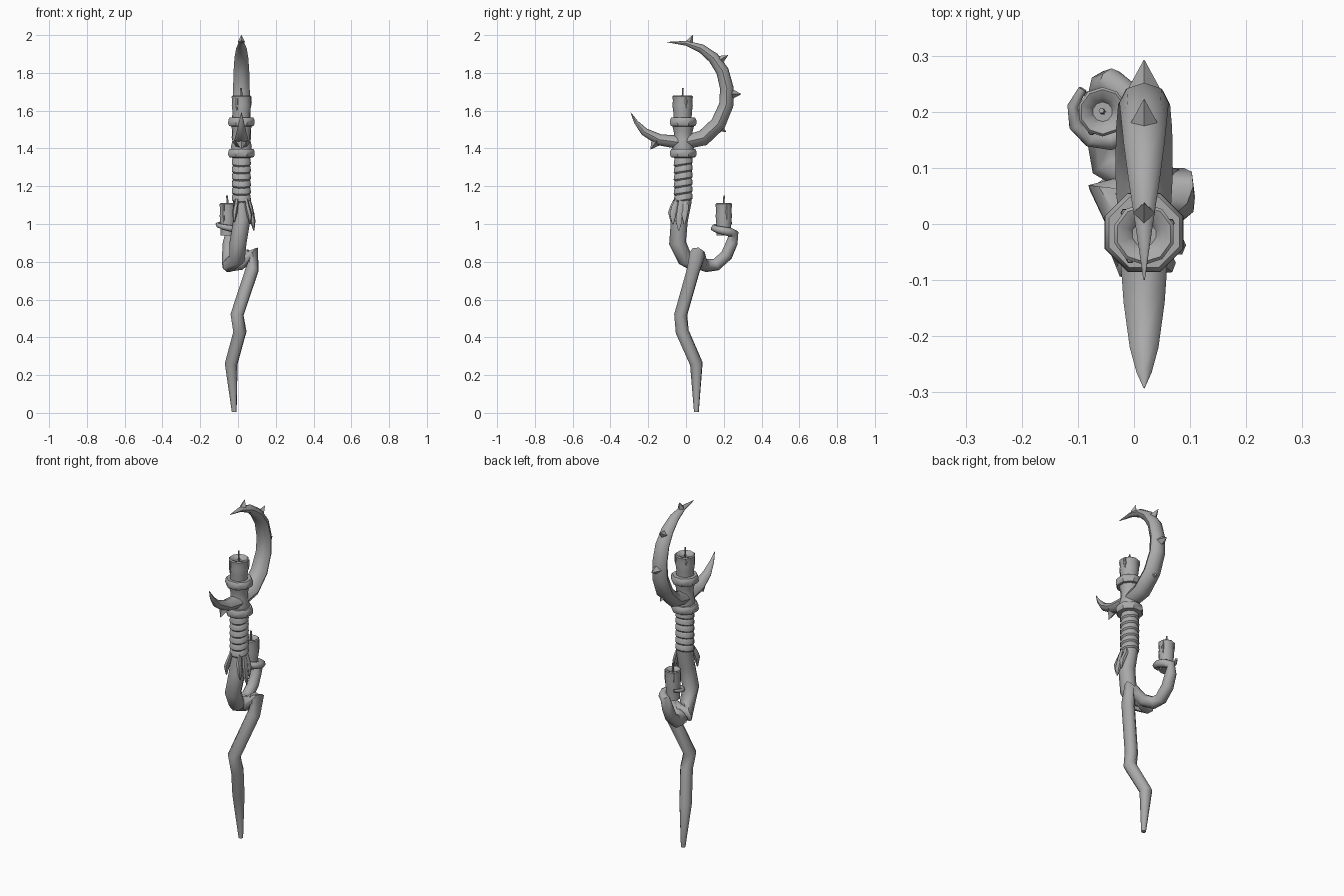
import bpy, bmesh
from math import sin, cos, pi, radians
from mathutils import Vector

cube = bpy.data.objects.get("Cube")
if cube:
    bpy.data.objects.remove(cube)

grey = bpy.data.materials.new("plain grey")
grey.use_nodes = True
grey.diffuse_color = (0.4, 0.4, 0.4, 1)
grey.node_tree.nodes["Principled BSDF"].inputs["Base Color"].default_value = (0.4, 0.4, 0.4, 1)


def finish(name, bm, angle=40):
    bmesh.ops.recalc_face_normals(bm, faces=bm.faces)
    mesh = bpy.data.meshes.new(name)
    bm.to_mesh(mesh)
    bm.free()
    mesh.materials.append(grey)
    ob = bpy.data.objects.new(name, mesh)
    bpy.context.collection.objects.link(ob)
    bpy.ops.object.select_all(action='DESELECT')
    ob.select_set(True)
    bpy.context.view_layer.objects.active = ob
    if angle:
        bpy.ops.object.shade_smooth_by_angle(angle=radians(angle))
    return ob


def skin(name, rings, angle=40):
    """Join equal rings of points into a closed skin."""
    bm = bmesh.new()
    rows = [[bm.verts.new(p) for p in ring] for ring in rings]
    n = len(rows[0])
    for a, b in zip(rows, rows[1:]):
        for i in range(n):
            j = (i + 1) % n
            bm.faces.new((a[i], a[j], b[j], b[i]))
    bm.faces.new(rows[0])
    bm.faces.new(rows[-1])
    return finish(name, bm, angle)


def tube(name, path, sides=8, ref=(1, 0, 0), wide=1, angle=50):
    """Sweep a round section along (x, y, z, radius) points."""
    pts = [Vector(p[:3]) for p in path]
    u, rings = Vector(ref), []
    for i, p in enumerate(pts):
        before = (p - pts[i - 1]).normalized() if i else Vector()
        after = (pts[i + 1] - p).normalized() if i < len(pts) - 1 else Vector()
        t = (before + after).normalized()
        u = (u - t * u.dot(t)).normalized()
        v = t.cross(u)
        r = path[i][3]
        rings.append([p + u * (r * wide * cos(2 * pi * k / sides)) + v * (r * sin(2 * pi * k / sides))
                      for k in range(sides)])
    return skin(name, rings, angle)


def lathe(name, x, y, profile, sides=10, tilt=0.0, angle=40):
    """Turn (radius, z) points about an upright axis, optionally slanting the rings."""
    turns = [2 * pi * (k + 0.5) / sides for k in range(sides)]
    return skin(name, [[(x + r * cos(a), y + r * sin(a), z + tilt * sin(a)) for a in turns]
                       for r, z in profile], angle)


def spike(name, base, tip, radius):
    tube(name, [(*base, radius), (*tip, 0.001)], sides=4, angle=0)


AX, AY = 0.018, -0.015

# Crooked staff: straight top, knotted middle, tapering foot
tube("staff", [
    (AX, AY, 1.38, .046), (AX, AY, 1.12, .045), (.02, -.035, 1.02, .045), (.0, -.045, .9, .045),
    (-.005, -.005, .815, .042), (-.045, .05, .785, .042), (.01, .06, .795, .04), (.083, .06, .84, .042),
    (.075, .04, .76, .036), (-.005, -.028, .52, .036), (.01, -.02, .43, .036),
    (-.036, .055, .26, .035), (-.02, .055, .005, .013)])

# Bound grip with slanting ridges
ridges = []
for i in range(6):
    z = 1.12 + i * .038
    ridges += [(.045, z), (.052, z + .008), (.05, z + .03)]
lathe("grip_wrap", AX, AY, ridges + [(.045, 1.355)], tilt=.008, sides=12)

# Loose ends of the binding
for i, (x, y, lean, low) in enumerate([(.066, -.03, .018, .965), (.05, -.062, .015, 1.0),
                                      (-.012, -.07, -.008, 1.01), (.06, .0, .02, 1.0)]):
    tube(f"binding_end_{i + 1}", [
        (AX + (x - AX) * .8, AY + (y - AY) * .7, 1.13, .012), (x, y, 1.09, .017),
        (x + lean * .7, y - .008, low + .05, .019), (x + lean, y - .008, low, .004)],
        sides=6, wide=.75)

# Socket and collars that hold the blade
lathe("socket", AX, AY, [(.05, 1.37), (.058, 1.41), (.048, 1.45), (.05, 1.49), (.06, 1.53)])
for name, z in (("lower_collar", 1.35), ("upper_collar", 1.515)):
    lathe(name, AX, AY, [(.05, z), (.07, z + .004), (.076, z + .016), (.075, z + .036),
                         (.068, z + .048), (.05, z + .048)], sides=8)


# Candles with a sunken top and a wick
def candle(name, x, y, low, high, r):
    h = high - low
    lathe(name, x, y, [(r * .86, low), (r * .9, low + h * .35), (r * .98, low + h * .6),
                       (r * .93, low + h * .8), (r, high - .005), (r * .9, high),
                       (r * .6, high - .006), (r * .4, high - .02)], sides=10)
    tube(name + "_wick", [(x, y, high - .03, .006), (x, y, high + .012, .005),
                          (x - .002, y + .002, high + .04, .005)], sides=6)
    # Runs of melted wax
    for i, (turn, drop) in enumerate(((.4, .5), (2.3, .35), (4.2, .6))):
        c, s = cos(turn) * r * .92, sin(turn) * r * .92
        tube(f"{name}_drip_{i + 1}", [(x + c, y + s, high - .006, r * .12),
                                      (x + c, y + s, high - h * drop * .6, r * .15),
                                      (x + c, y + s, high - h * drop, r * .05)], sides=6)


candle("main_candle", AX, AY - .003, 1.55, 1.68, .055)
CX, CY = -.056, .2
candle("side_candle", CX, CY, .94, 1.11, .044)

# Side branch that curls round the small candle
branch = [(.07, .065, .84, .036), (.01, .08, .79, .035), (-.045, .11, .78, .035), (-.052, .16, .785, .034),
          (-.052, .215, .835, .033), (-.05, .243, .9, .031)]
for i in range(9):
    a = radians(75 - i * 38)
    branch.append((CX + .054 * cos(a), CY + .054 * sin(a), .95 + .007 * i, .026 - .0023 * i))
tube("branch", branch)

# Crescent blade
arc = [(-.292, 1.59, .001), (-.265, 1.54, .011), (-.22, 1.488, .021), (-.14, 1.446, .03),
       (-.02, 1.43, .037), (.09, 1.455, .042), (.17, 1.53, .041), (.213, 1.63, .038),
       (.216, 1.72, .036), (.193, 1.81, .034), (.145, 1.88, .03), (.08, 1.93, .023),
       (0, 1.957, .013), (-.1, 1.963, .001)]
tube("crescent_blade", [(AX, y, z, r) for y, z, r in arc], wide=1.22)

# Thorns along the outer edge
for i, (y, z, ty, tz) in enumerate([(.02, 1.963, .036, 2.0), (.165, 1.86, .222, 1.893),
                                    (.235, 1.688, .292, 1.688), (.165, 1.52, .212, 1.488),
                                    (-.155, 1.44, -.188, 1.395)]):
    spike(f"thorn_{i + 1}", (AX, y, z), (AX, ty, tz), .032 if i else .02)
